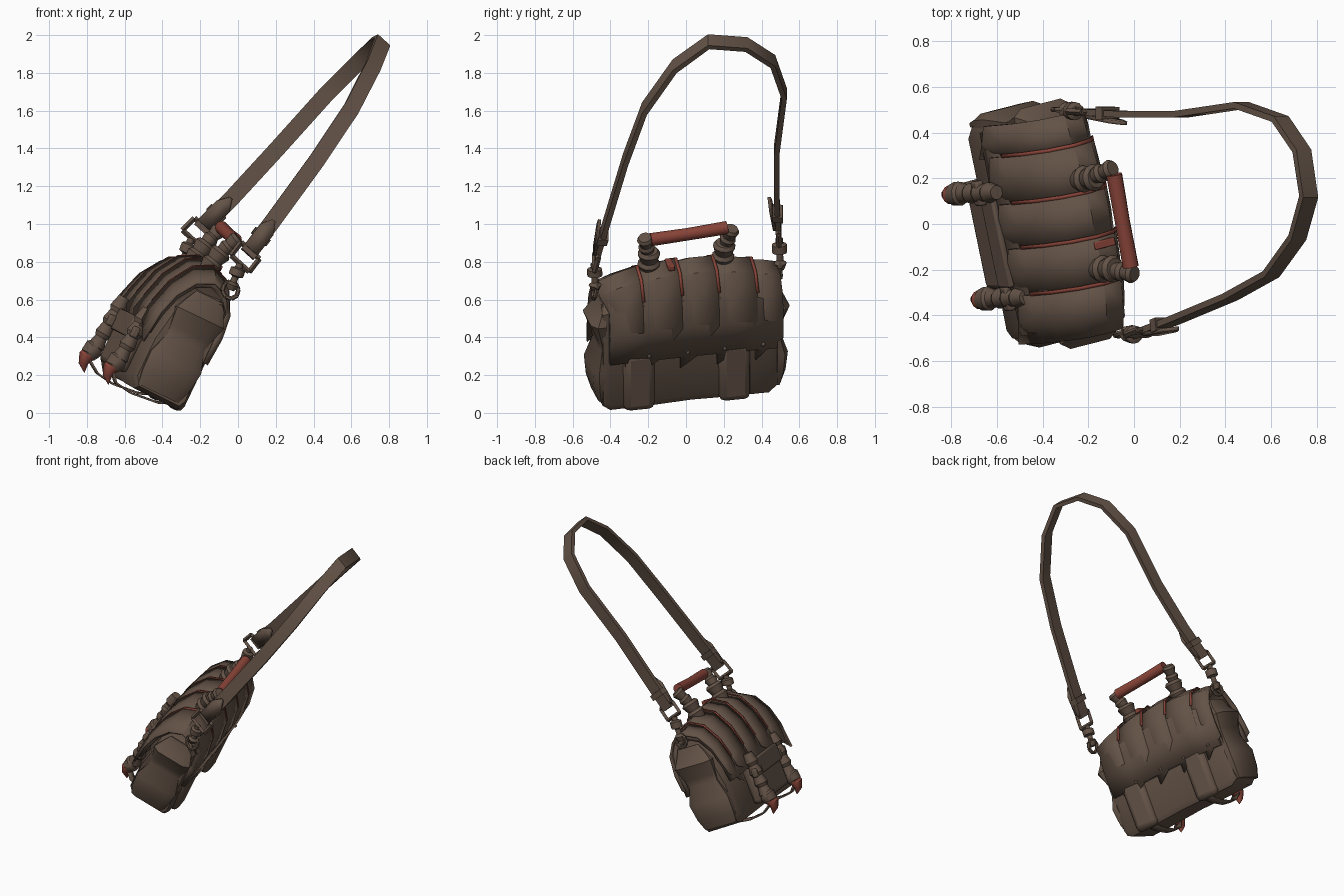
import bpy, bmesh, math
from mathutils import Vector, Matrix

if "Cube" in bpy.data.objects:
    bpy.data.objects.remove(bpy.data.objects["Cube"])


def material(name, rgb):
    m = bpy.data.materials.new(name)
    m.use_nodes = True
    m.diffuse_color = (*rgb, 1)
    m.node_tree.nodes["Principled BSDF"].inputs["Base Color"].default_value = (*rgb, 1)
    return m


BROWN = material("brown leather", (0.125, 0.085, 0.062))
RED = material("dark red", (0.25, 0.058, 0.04))

# Leaning frame of the bag: X along its length, Y to the flap front, Z up
along = Vector((-0.2, 0.97, 0.1)).normalized()
up = Vector((0.43, 0, 0.9))
up = (up - along * up.dot(along)).normalized()
front = up.cross(along)
BAG = Matrix.Translation((-0.51, 0, 0.146)) @ Matrix((along, front, up)).transposed().to_4x4()
WORLD = Matrix.Identity(4)
made = []


def finish(name, bm, mat, frame=BAG):
    bmesh.ops.recalc_face_normals(bm, faces=bm.faces)
    mesh = bpy.data.meshes.new(name)
    bm.to_mesh(mesh)
    bm.free()
    mesh.materials.append(mat)
    ob = bpy.data.objects.new(name, mesh)
    bpy.context.collection.objects.link(ob)
    ob.matrix_world = frame
    made.append(ob)
    return ob


def add_loft(bm, rings, closed=True):
    rows = [[bm.verts.new(p) for p in r] for r in rings]
    n = len(rows[0])
    for a, b in zip(rows, rows[1:]):
        for i in range(n if closed else n - 1):
            j = (i + 1) % n
            bm.faces.new((a[i], a[j], b[j], b[i]))
    if closed:
        bm.faces.new(rows[0])
        bm.faces.new(rows[-1])


def loft(name, rings, mat=BROWN, frame=BAG, closed=True, thick=0):
    bm = bmesh.new()
    add_loft(bm, rings, closed)
    ob = finish(name, bm, mat, frame)
    if thick:
        mod = ob.modifiers.new("thickness", "SOLIDIFY")
        mod.thickness, mod.offset = thick, 0
    return ob


def add_tube(bm, pts, radii, sides=12):
    pts = [Vector(p) for p in pts]
    whole = pts[-1] - pts[0]
    ref = min((Vector((1, 0, 0)), Vector((0, 1, 0)), Vector((0, 0, 1))), key=lambda a: abs(a.dot(whole)))
    rings = []
    for i, p in enumerate(pts):
        t = (pts[min(i + 1, len(pts) - 1)] - pts[max(i - 1, 0)]).normalized()
        a = ref.cross(t).normalized()
        b = t.cross(a)
        rings.append([p + radii[i] * (a * math.cos(k * math.tau / sides) + b * math.sin(k * math.tau / sides))
                      for k in range(sides)])
    add_loft(bm, rings)


def tube(name, pts, radii, mat=BROWN, frame=BAG, sides=12):
    bm = bmesh.new()
    add_tube(bm, pts, radii, sides)
    return finish(name, bm, mat, frame)


def box(name, size, loc, bevel=0.02, mat=BROWN):
    bm = bmesh.new()
    bmesh.ops.create_cube(bm, size=1, matrix=Matrix.Translation(loc) @ Matrix.Diagonal((*size, 1)))
    ob = finish(name, bm, mat)
    mod = ob.modifiers.new("soft edges", "BEVEL")
    mod.width, mod.segments = bevel, 2
    return ob


def segmented(name, a, b, r, count):
    """A stack of flared joints from a to b."""
    a, b = Vector(a), Vector(b)
    bm = bmesh.new()
    for i in range(count):
        p, q = a.lerp(b, i / count), a.lerp(b, (i + 1.15) / count)
        add_tube(bm, [p, p.lerp(q, 0.75), q], [r * 0.75, r * 1.1, r * 0.85])
    return finish(name, bm, BROWN)


# Main body
section = [(-0.13, -0.035), (-0.15, 0), (-0.148, 0.3), (-0.145, 0.54), (-0.1, 0.59),
           (0.08, 0.5), (0.13, 0.45), (0.165, 0.25), (0.165, 0.02), (0.13, -0.03)]
loft("body", [[(u, w * s, 0.3 + (v - 0.3) * s) for w, v in section]
              for u, s in ((-0.48, 0.93), (-0.44, 1), (-0.2, 0.99), (0, 0.97), (0.2, 0.98), (0.42, 0.98), (0.47, 0.88))])

# Flap of overlapping plates
arch = [(-0.172, 0.26), (-0.184, 0.45), (-0.168, 0.6), (-0.11, 0.7), (-0.01, 0.74),
        (0.09, 0.69), (0.165, 0.57), (0.205, 0.43), (0.225, 0.29)]


def arch_ring(u, scale=1, drop=0.0, skew=0.0):
    """Cross-section of the flap; drop lowers its hems, skew pulls the back hem inward."""
    sw, sv = scale * (1 - 0.25 * u * u), scale * (1 - 0.6 * u * u)
    ring = []
    for i, (w, v) in enumerate(arch):
        if i in (0, len(arch) - 1):
            v -= drop
        ring.append(Vector((u + skew * max(0, 3 - i) / 3, w * sw, 0.2 + (v - 0.2) * sv)))
    return ring


seams = [-0.49, -0.28, -0.07, 0.13, 0.34, 0.48]
for k, (a, b) in enumerate(zip(seams, seams[1:])):
    skew = 0 if k else 0.13
    loft(f"flap_plate_{k + 1}", [arch_ring(a, 0.985, 0.07, skew), arch_ring((a + b) / 2, 1.01, 0, skew / 2),
                                 arch_ring(b + 0.01, 1.02, -0.06)], closed=False, thick=0.014)
    if k:
        loft(f"red_seam_{k}", [arch_ring(a + 0.006, 1.036)[2:8], arch_ring(a + 0.022, 1.036)[2:8]],
             RED, closed=False, thick=0.006)
        bm = bmesh.new()
        bmesh.ops.create_uvsphere(bm, u_segments=8, v_segments=6, radius=0.012,
                                  matrix=Matrix.Translation((a + 0.04, -0.178, 0.28)))
        finish(f"rivet_{k}", bm, BROWN)
loft("flap_lining", [arch_ring(u, 0.94) for u in (-0.45, -0.25, 0, 0.25, 0.46)], closed=False, thick=0.04)
box("red_patch", (0.035, 0.1, 0.03), (-0.095, -0.045, 0.74), 0.005, RED)

# Pockets on both ends, the back and the front
waist = [(0.0, 0.12, 0.03), (0.08, 0.14, 0.055), (0.19, 0.15, 0.065), (0.31, 0.11, 0.025),
         (0.36, 0.12, 0.035), (0.46, 0.14, 0.075), (0.52, 0.11, 0.03), (0.58, 0.08, 0.01)]
for side, name in ((-1, "near"), (1, "far")):
    rings = []
    for v, half, deep in waist:
        x, w0 = 0.45 * side, 0.01 - 0.05 * v
        prof = [(-half, 0), (-half, deep * 0.6), (-half * 0.7, deep), (half * 0.7, deep), (half, deep * 0.6), (half, 0)]
        rings.append([(x + side * (d + 0.015), w0 + w, v) for w, d in prof])
    loft(f"{name}_end_pocket", rings)
for k, u in enumerate((-0.29, 0.23)):
    box(f"back_pouch_{k + 1}", (0.17, 0.08, 0.34), (u, -0.142, 0.13), 0.035)
box("front_pocket", (0.46, 0.08, 0.28), (-0.02, 0.19, 0.16), 0.03)
box("front_pocket_flap", (0.42, 0.03, 0.12), (-0.02, 0.235, 0.26), 0.01)

# Clawed front straps with a band under the bag
for k, (u, w) in enumerate(((-0.28, 0.23), (0.2, 0.265))):
    segmented(f"front_leg_{k + 1}", (u, w - 0.02, 0.38), (u, w + 0.005, 0.07), 0.042, 4)
    tube(f"paw_{k + 1}", [(u, w - 0.01, 0.1), (u, w + 0.01, 0.07), (u, w + 0.015, 0.035), (u, w + 0.01, 0.005)],
         [0.03, 0.054, 0.052, 0.03])
    tube(f"claw_{k + 1}", [(u, w + 0.015, 0.04), (u, w + 0.03, 0.01), (u, w + 0.025, -0.03), (u, w, -0.07)],
         [0.044, 0.042, 0.026, 0.002], RED)
    box(f"leg_buckle_{k + 1}", (0.11, 0.04, 0.06), (u, w, 0.24), 0.01)
    path = [(-0.14, -0.01), (-0.05, -0.045), (0.1, -0.06), (0.2, -0.045), (w + 0.02, 0.01)]
    loft(f"under_band_{k + 1}", [[(u - 0.03, y, v), (u + 0.03, y, v)] for y, v in path],
         closed=False, thick=0.01)

# Carry handle
tube("handle_bar", [(-0.205, -0.07, 0.91), (0, -0.07, 0.92), (0.21, -0.07, 0.935)], [0.035, 0.033, 0.035], RED, sides=16)
for side, name in ((-1, "near"), (1, "far")):
    segmented(f"{name}_handle_post", (side * 0.2, 0.0, 0.69), (side * 0.205, -0.03, 0.82), 0.055, 2)
    segmented(f"{name}_handle_joint", (side * 0.21, -0.025, 0.81), (side * 0.235, -0.07, 0.92), 0.04, 2)

# Shoulder strap
across = Vector((0.74, 0, -0.67)).normalized()
loop = [Vector(p) for p in (
    (0.05, -0.47, 0.84), (0.18, -0.42, 1.01), (0.42, -0.32, 1.34), (0.6, -0.22, 1.61),
    (0.715, -0.06, 1.835), (0.765, 0.12, 1.965), (0.735, 0.32, 1.95), (0.64, 0.46, 1.86),
    (0.47, 0.52, 1.69), (0.2, 0.48, 1.39), (-0.03, 0.48, 1.14), (-0.2, 0.49, 0.97))]
rings = []
for i, p in enumerate(loop):
    t = (loop[min(i + 1, len(loop) - 1)] - loop[max(i - 1, 0)]).normalized()
    m = across.cross(t).normalized() * 0.014
    rings.append([p + across * 0.044 + m, p - across * 0.044 + m, p - across * 0.044 - m, p + across * 0.044 - m])
loft("shoulder_strap", rings, frame=WORLD)


# Buckle, swivel and ring at each strap end
def hardware(name, root, end, nxt, out):
    d = (nxt - end).normalized()
    bm = bmesh.new()
    mid = end - d * 0.02
    c = [mid + across * (sx * 0.065) + d * (sy * 0.045) for sx, sy in ((-1, -1), (1, -1), (1, 1), (-1, 1))]
    for a, b in zip(c, c[1:] + c[:1]):
        add_tube(bm, [a, b], [0.014, 0.014], 4)
    finish(f"{name}_buckle", bm, BROWN, WORLD)
    top = mid - d * 0.045
    path = [root.lerp(top, f) for f in (0, 0.2, 0.3, 0.5, 0.55, 0.8, 0.85, 1)]
    tube(f"{name}_swivel", path, [0.02, 0.035, 0.018, 0.018, 0.04, 0.04, 0.02, 0.02], BROWN, WORLD)
    bm = bmesh.new()
    ring = [root + 0.045 * (across * math.cos(k * math.tau / 8) + d * math.sin(k * math.tau / 8)) for k in range(8)]
    for a, b in zip(ring, ring[1:] + ring[:1]):
        add_tube(bm, [a, b], [0.012, 0.012], 6)
    finish(f"{name}_ring", bm, BROWN, WORLD)
    # Loose strap tail and its keeper
    base, tip = end + d * 0.03 + out * 0.02, end + d * 0.23 + out * 0.04
    loft(f"{name}_strap_tail", [[p + across * h, p - across * h] for p, h in
                                ((base, 0.045), (base.lerp(tip, 0.7), 0.045), (tip, 0.01))],
         frame=WORLD, closed=False, thick=0.016)
    keep = end + d * 0.1
    loft(f"{name}_keeper", [[keep + d * f + across * x * 0.052 + out * y * 0.028
                             for x, y in ((-1, -1), (1, -1), (1, 1), (-1, 1))] for f in (0, 0.04)], frame=WORLD)


hardware("near", Vector((-0.04, -0.48, 0.65)), loop[0], loop[1], Vector((0.1, -1, 0)))
hardware("far", Vector((-0.31, 0.5, 0.76)), loop[-1], loop[-2], Vector((0, -1, 0.1)))

# Smooth shading with sharp creases
bpy.ops.object.select_all(action="DESELECT")
for ob in made:
    ob.select_set(True)
bpy.context.view_layer.objects.active = made[0]
bpy.ops.object.shade_smooth_by_angle(angle=math.radians(35))
